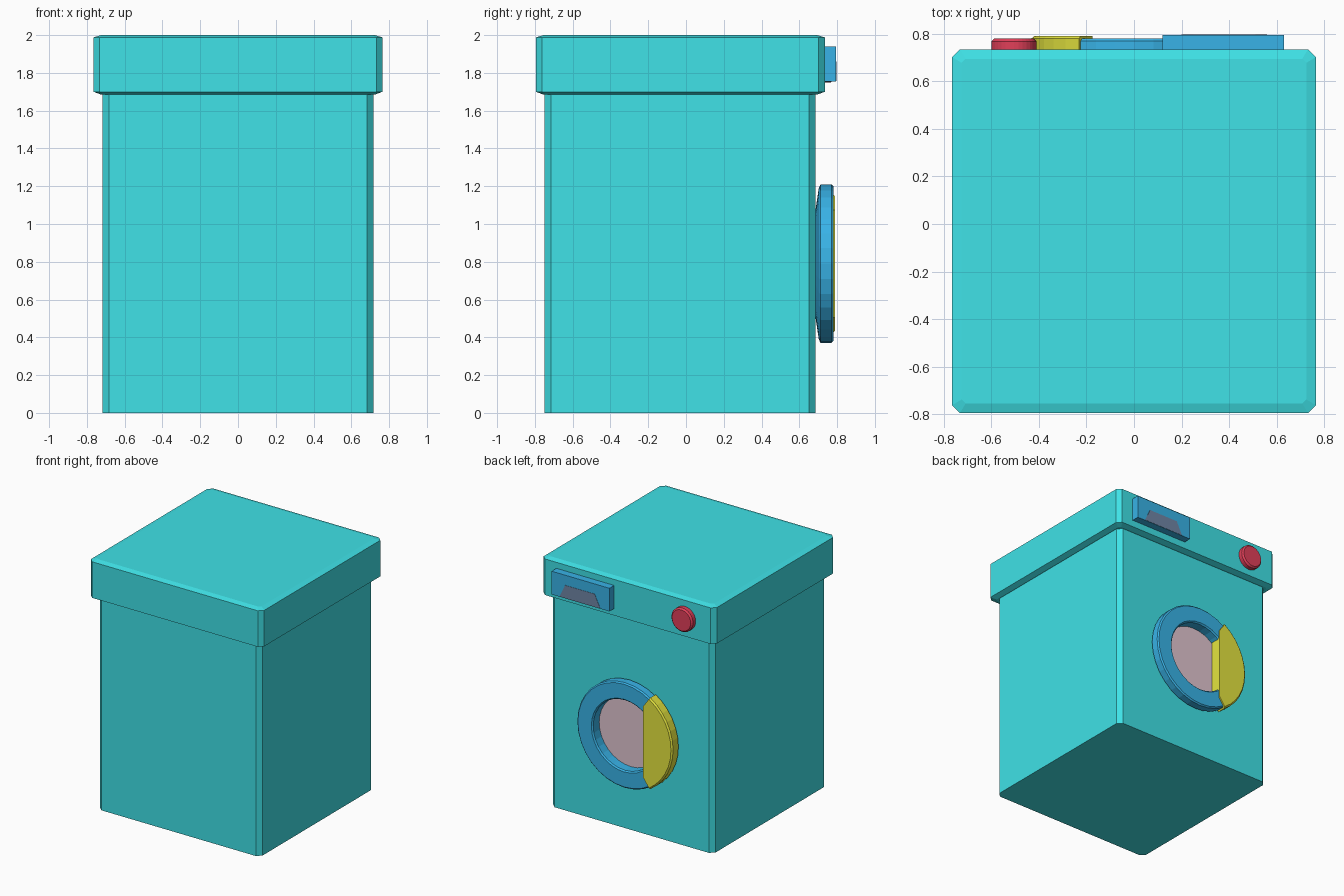
import bpy, bmesh
from math import sin, cos, pi, sqrt, atan2

if "Cube" in bpy.data.objects:
    bpy.data.objects.remove(bpy.data.objects["Cube"])


def material(name, rgb):
    m = bpy.data.materials.new(name)
    m.diffuse_color = (*rgb, 1)
    m.use_nodes = True
    m.node_tree.nodes["Principled BSDF"].inputs["Base Color"].default_value = m.diffuse_color
    return m


TEAL = material("teal", (0.05, 0.76, 0.80))
BLUE = material("blue", (0.04, 0.45, 0.80))
RED = material("red", (0.75, 0.05, 0.10))
YELLOW = material("yellow", (0.78, 0.78, 0.05))
GLASS = material("pink_glass", (0.75, 0.56, 0.63))
DARK = material("dark_navy", (0.16, 0.24, 0.38))


def loft(name, sections, mat, closed=False):
    """Skin matching outlines; cap the ends, or join them when closed."""
    bm = bmesh.new()
    loops = [[bm.verts.new(p) for p in s] for s in sections]
    n = len(loops[0])
    pairs = list(zip(loops, loops[1:]))
    if closed:
        pairs.append((loops[-1], loops[0]))
    else:
        bm.faces.new(loops[0])
        bm.faces.new(loops[-1])
    for a, b in pairs:
        for i in range(n):
            j = (i + 1) % n
            bm.faces.new((a[i], a[j], b[j], b[i]))
    bmesh.ops.recalc_face_normals(bm, faces=bm.faces)
    me = bpy.data.meshes.new(name)
    bm.to_mesh(me)
    bm.free()
    me.materials.append(mat)
    ob = bpy.data.objects.new(name, me)
    bpy.context.collection.objects.link(ob)
    return ob


def chamfered(cy, half, c, z):
    """Square outline with cut corners at height z."""
    h, k = half, half - c
    pts = [(h, -k), (h, k), (k, h), (-k, h), (-h, k), (-h, -k), (-k, -h), (k, -h)]
    return [(x, y + cy, z) for x, y in pts]


def circle(cx, cz, r, y, n=32):
    return [(cx + r * cos(2 * pi * i / n), y, cz + r * sin(2 * pi * i / n)) for i in range(n)]


def rect(x0, x1, z0, z1, y):
    return [(x0, y, z0), (x1, y, z0), (x1, y, z1), (x0, y, z1)]


# Cabinet and overhanging top
loft("cabinet", [chamfered(-0.0325, 0.7175, 0.035, z) for z in (0, 1.695)], TEAL)
loft("top_cover", [chamfered(-0.03, 0.765 - i, 0.033 - i * 0.4, z)
                   for i, z in ((0.04, 1.685), (0, 1.70), (0, 1.988), (0.04, 2.0))], TEAL)

# Door ring, turned from a closed profile of (radius, y)
DZ = 0.79
profile = [(0.28, 0.685), (0.40, 0.703), (0.42, 0.712), (0.42, 0.77),
           (0.41, 0.78), (0.29, 0.78), (0.28, 0.77)]
loft("door_ring", [circle(0, DZ, r, y) for r, y in profile], BLUE, closed=True)
loft("door_window", [circle(0, DZ, 0.29, y) for y in (0.68, 0.695)], GLASS)


# Door handle: rim segment with a straight grip edge
def handle_outline(r, y):
    a = atan2(0.37, -0.235)
    steps = 12
    arc = [a + (2 * pi - 2 * a) * i / steps for i in range(steps + 1)]
    pts = [(r * cos(t), r * sin(t)) for t in arc] + [(-0.175, -0.285), (-0.175, 0.285)]
    return [(x, y, DZ + z) for x, z in pts]


loft("door_handle", [handle_outline(r, y) for r, y in
                     ((0.41, 0.70), (0.432, 0.712), (0.432, 0.78), (0.42, 0.79))], YELLOW)

# Control dial
loft("dial", [circle(-0.505, 1.845, r, y) for r, y in
              ((0.095, 0.73), (0.095, 0.768), (0.083, 0.78))], RED)

# Detergent drawer with its dark finger grip
loft("drawer", [rect(0.12, 0.63, 1.755, 1.94, y) for y in (0.73, 0.795)], BLUE)
loft("drawer_grip", [[(0.20, y, 1.757), (0.56, y, 1.757), (0.51, y, 1.86), (0.25, y, 1.86)]
                     for y in (0.78, 0.797)], DARK)
